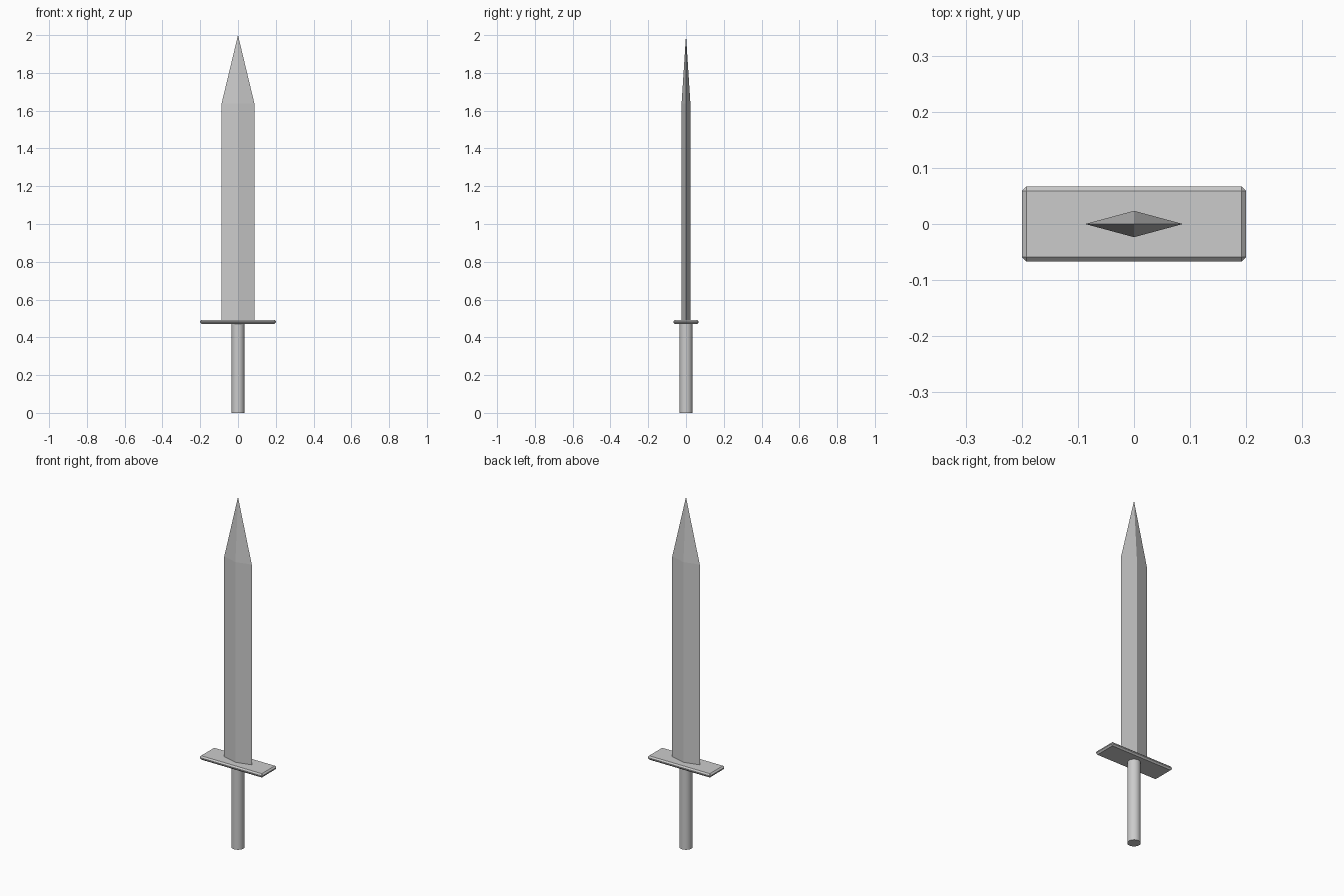
import bpy, bmesh

if "Cube" in bpy.data.objects:
    bpy.data.objects.remove(bpy.data.objects["Cube"])


def new_object(name, bm):
    bmesh.ops.recalc_face_normals(bm, faces=bm.faces)
    mesh = bpy.data.meshes.new(name)
    bm.to_mesh(mesh)
    bm.free()
    ob = bpy.data.objects.new(name, mesh)
    bpy.context.collection.objects.link(ob)
    return ob


# Handle: plain cylinder
bpy.ops.mesh.primitive_cylinder_add(vertices=32, radius=0.034, depth=0.474,
                                    location=(0, 0, 0.237))
handle = bpy.context.object
handle.name = "handle"
bpy.ops.object.shade_smooth_by_angle()

# Guard: flat slab with every edge chamfered
bm = bmesh.new()
bmesh.ops.create_cube(bm, size=1)
bmesh.ops.scale(bm, vec=(0.4, 0.134, 0.022), verts=bm.verts)
bmesh.ops.translate(bm, vec=(0, 0, 0.482), verts=bm.verts)
guard = new_object("guard", bm)
bevel = guard.modifiers.new("chamfer", "BEVEL")
bevel.width = 0.008
bevel.segments = 1

# Blade: diamond section extruded up, then drawn to a point
bm = bmesh.new()
diamond = [(0.087, 0), (0, 0.0235), (-0.087, 0), (0, -0.0235)]
base = [bm.verts.new((x, y, 0.486)) for x, y in diamond]
shoulder = [bm.verts.new((x, y, 1.637)) for x, y in diamond]
tip = bm.verts.new((0, 0, 2))
bm.faces.new(base)
for i in range(4):
    j = (i + 1) % 4
    bm.faces.new((base[i], base[j], shoulder[j], shoulder[i]))
    bm.faces.new((shoulder[i], shoulder[j], tip))
new_object("blade", bm)
